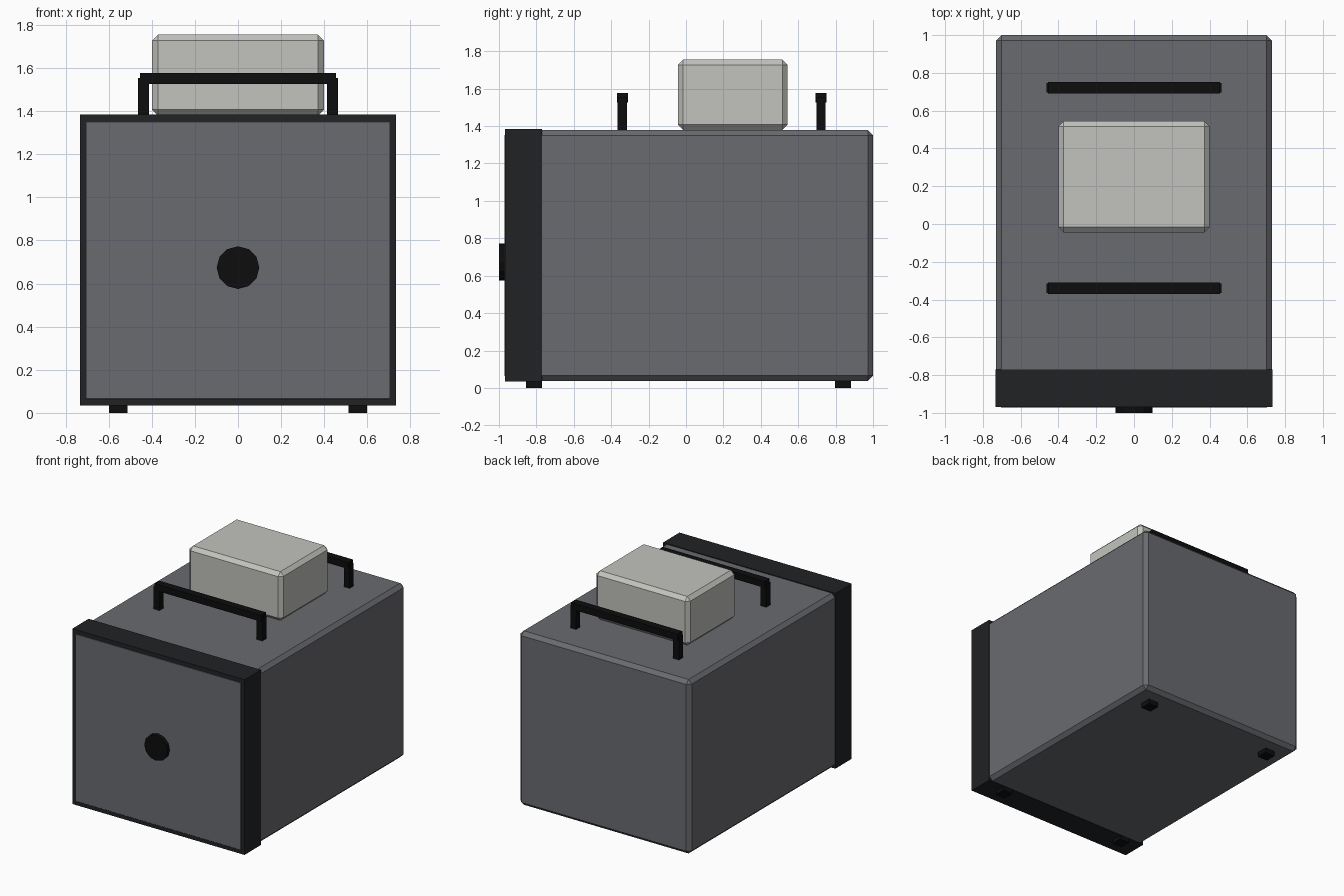
import bpy, bmesh
from mathutils import Matrix
from math import pi

if "Cube" in bpy.data.objects:
    bpy.data.objects.remove(bpy.data.objects["Cube"])


def material(name, rgb):
    m = bpy.data.materials.new(name)
    m.diffuse_color = (*rgb, 1)
    m.use_nodes = True
    m.node_tree.nodes["Principled BSDF"].inputs["Base Color"].default_value = m.diffuse_color
    return m


GREY = material("grey_paint", (0.14, 0.145, 0.16))
DARK = material("dark_trim", (0.015, 0.016, 0.018))
BLACK = material("black_rubber", (0.004, 0.004, 0.004))
PALE = material("pale_plastic", (0.54, 0.55, 0.51))


def finish(name, bm, mat):
    me = bpy.data.meshes.new(name)
    bm.to_mesh(me)
    bm.free()
    me.materials.append(mat)
    ob = bpy.data.objects.new(name, me)
    bpy.context.collection.objects.link(ob)
    return ob


def box(name, x, y, z, mat, chamfer=0):
    """Box from (min, max) ranges, with optional flat chamfer."""
    bm = bmesh.new()
    bmesh.ops.create_cube(bm, size=1)
    for v in bm.verts:
        v.co = [r[0] if c < 0 else r[1] for c, r in zip(v.co, (x, y, z))]
    if chamfer:
        bmesh.ops.bevel(bm, geom=bm.edges[:], offset=chamfer, segments=1,
                        affect='EDGES', profile=0.5)
    return finish(name, bm, mat)


# Main casing, its front face sits just proud of the bezel
box("casing", (-0.73, 0.73), (-0.971, 1.0), (0.038, 1.378), GREY, 0.028)
box("front_bezel", (-0.734, 0.734), (-0.969, -0.77), (0.034, 1.384), DARK)

# Round lens on the front
bm = bmesh.new()
bmesh.ops.create_cone(bm, cap_ends=True, segments=12, radius1=0.099, radius2=0.099,
                      depth=0.06,
                      matrix=Matrix.Translation((0, -0.97, 0.674)) @ Matrix.Rotation(pi / 2, 4, 'X'))
finish("front_knob", bm, BLACK)

# Raised housing on top
box("top_housing", (-0.4, 0.4), (-0.044, 0.544), (1.38, 1.755), PALE, 0.028)

# Two carrying handles
for label, y in (("front", -0.34), ("rear", 0.722)):
    box(label + "_handle_bar", (-0.454, 0.454), (y - 0.03, y + 0.03), (1.527, 1.577), BLACK)
    for side, s in (("left", -1), ("right", 1)):
        box(f"{label}_{side}_handle_post", sorted((s * 0.414, s * 0.463)),
            (y - 0.025, y + 0.025), (1.37, 1.553), BLACK)

# Four feet
for label, y in (("front", -0.813), ("rear", 0.84)):
    for side, s in (("left", -1), ("right", 1)):
        box(f"{label}_{side}_foot", sorted((s * 0.513, s * 0.598)),
            (y - 0.043, y + 0.043), (0, 0.045), BLACK)
